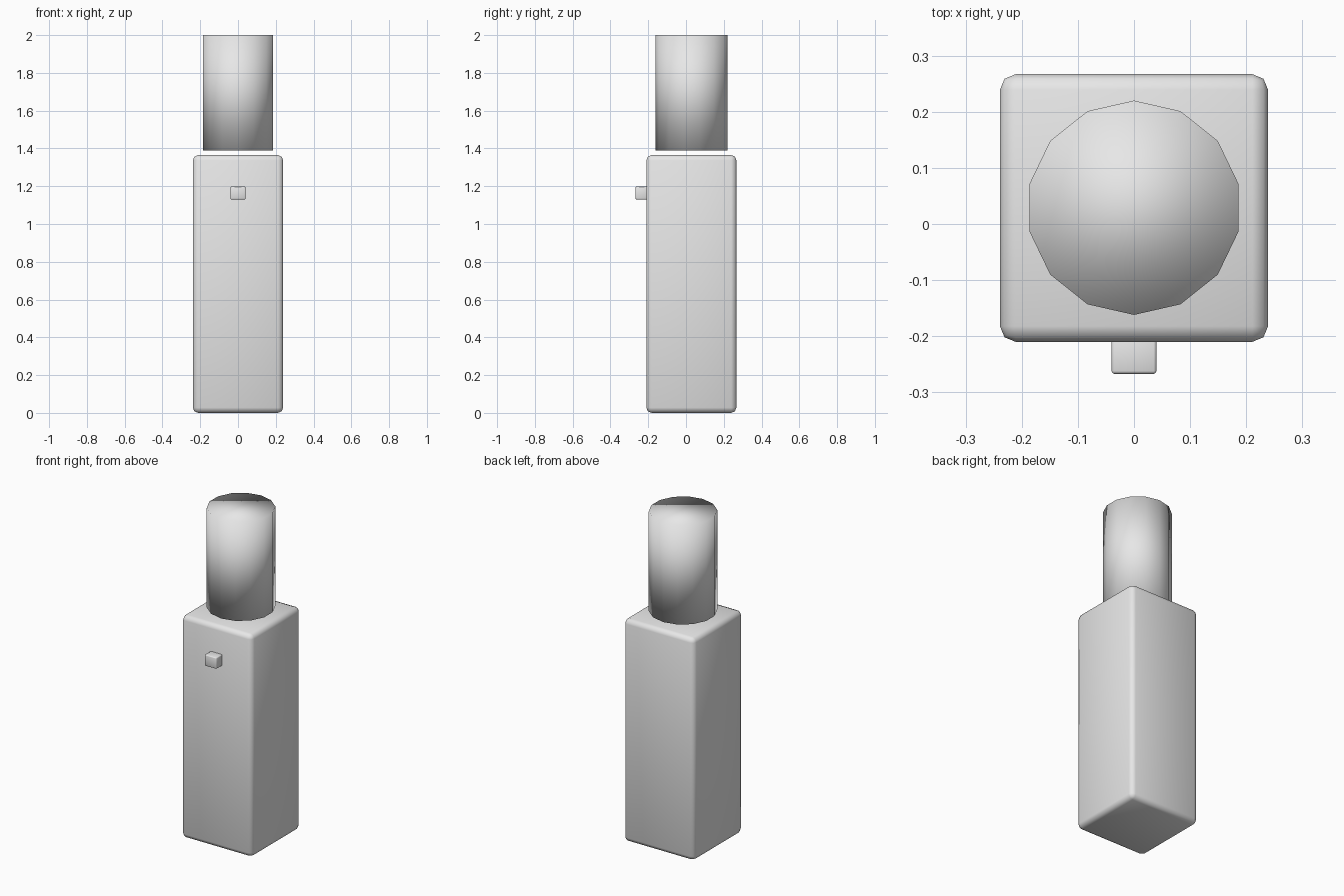
import bpy
import math

if "Cube" in bpy.data.objects:
    bpy.data.objects.remove(bpy.data.objects["Cube"])

grey = bpy.data.materials.new("light_grey")
grey.diffuse_color = (0.8, 0.8, 0.8, 1)
grey.use_nodes = True
grey.node_tree.nodes["Principled BSDF"].inputs["Base Color"].default_value = grey.diffuse_color


def finish(obj, name):
    obj.name = name
    obj.data.materials.append(grey)
    bpy.ops.object.shade_smooth()


def rounded_box(name, low, high, radius, segments):
    center = [(a + b) / 2 for a, b in zip(low, high)]
    bpy.ops.mesh.primitive_cube_add(size=1, location=center)
    obj = bpy.context.object
    obj.scale = [b - a for a, b in zip(low, high)]
    bpy.ops.object.transform_apply(location=False, rotation=False, scale=True)
    bevel = obj.modifiers.new("rounded_edges", 'BEVEL')
    bevel.width = radius
    bevel.segments = segments
    finish(obj, name)


# Tall rounded body and the small button on its front
rounded_box("body", (-0.239, -0.21, 0), (0.239, 0.267, 1.365), 0.028, 2)
rounded_box("front_button", (-0.04, -0.267, 1.13), (0.04, -0.2, 1.198), 0.005, 2)

# Fourteen-sided cap hovering just above the body, smooth across its rims
bpy.ops.mesh.primitive_cylinder_add(
    vertices=14, radius=0.191, depth=0.61, location=(0, 0.029, 1.695))
finish(bpy.context.object, "cap")
